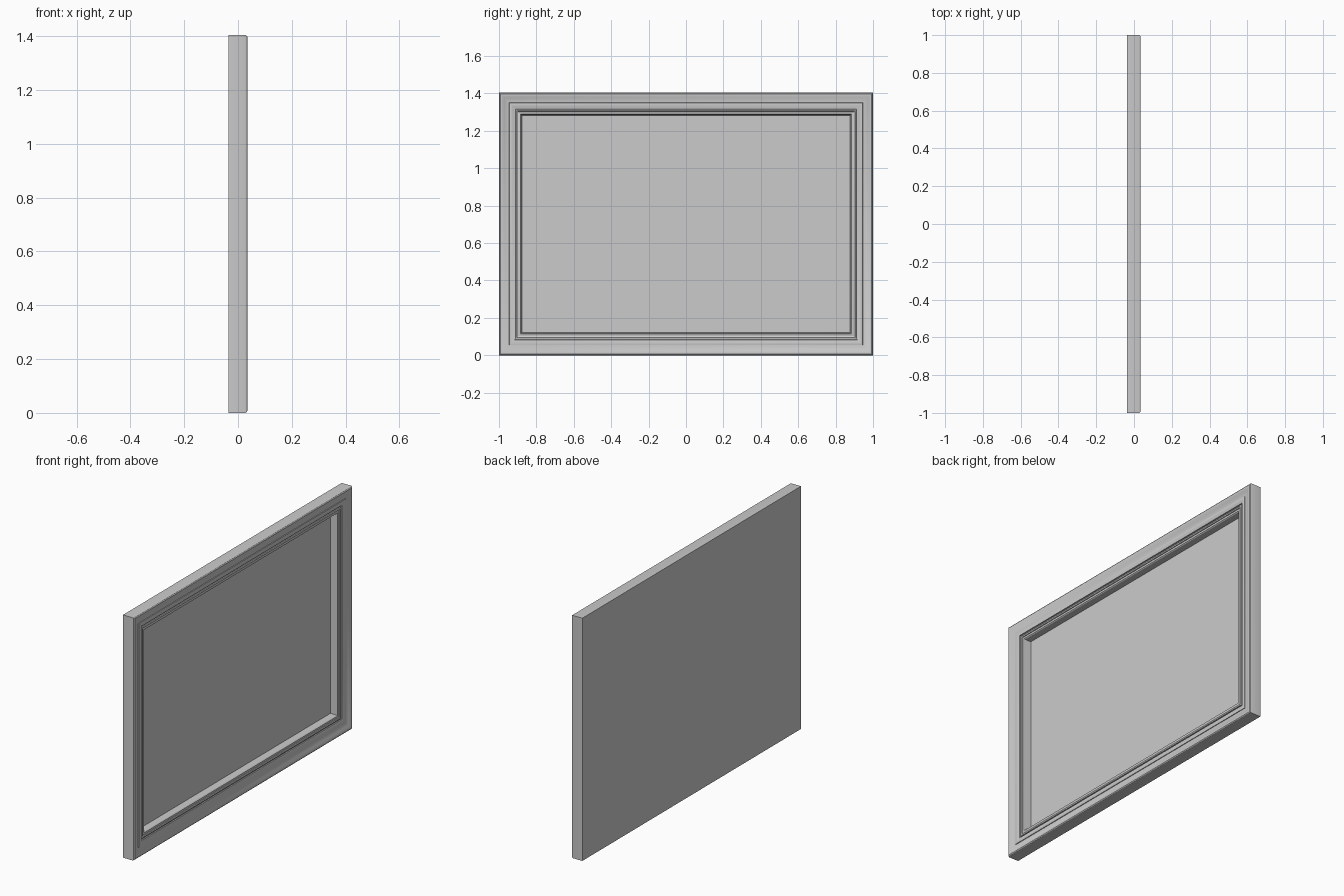
import bpy, bmesh

if "Cube" in bpy.data.objects:
    bpy.data.objects.remove(bpy.data.objects["Cube"])

W, H = 1.0, 1.405  # half width, full height

# moulding cross-section: (inset from outer edge, x depth)
PROFILE = [
    (0.0, -0.036), (0.0, 0.026), (0.002, 0.031), (0.007, 0.0345), (0.014, 0.0345),
    (0.019, 0.033), (0.03, 0.028), (0.042, 0.0245), (0.054, 0.0235),  # outer cove
    (0.055, 0.027), (0.06, 0.0285), (0.07, 0.0275), (0.083, 0.023),   # middle band
    (0.084, 0.017), (0.089, 0.017),                                   # groove
    (0.09, 0.022), (0.096, 0.0245), (0.102, 0.022),                   # bead
    (0.103, 0.018), (0.109, 0.020), (0.115, 0.019), (0.119, 0.014),   # inner lip
    (0.122, -0.022),
]


def ring(bm, inset, x):
    y, lo, hi = W - inset, inset, H - inset
    return [bm.verts.new((x, a, b)) for a, b in
            ((-y, lo), (y, lo), (y, hi), (-y, hi))]


def finish(bm, name):
    bmesh.ops.recalc_face_normals(bm, faces=bm.faces)
    me = bpy.data.meshes.new(name)
    bm.to_mesh(me)
    bm.free()
    ob = bpy.data.objects.new(name, me)
    bpy.context.collection.objects.link(ob)
    bpy.ops.object.select_all(action='DESELECT')
    ob.select_set(True)
    bpy.context.view_layer.objects.active = ob
    bpy.ops.object.shade_smooth_by_angle()
    return ob


# frame: mitred moulding swept round the rectangle, with a flat solid back
bm = bmesh.new()
rings = [ring(bm, *p) for p in PROFILE]
bm.faces.new(rings[0])
for a, b in zip(rings, rings[1:]):
    for i in range(4):
        j = (i + 1) % 4
        bm.faces.new((a[i], a[j], b[j], b[i]))
# recessed picture panel closes the opening
bm.faces.new(rings[-1])
finish(bm, "picture_frame")
